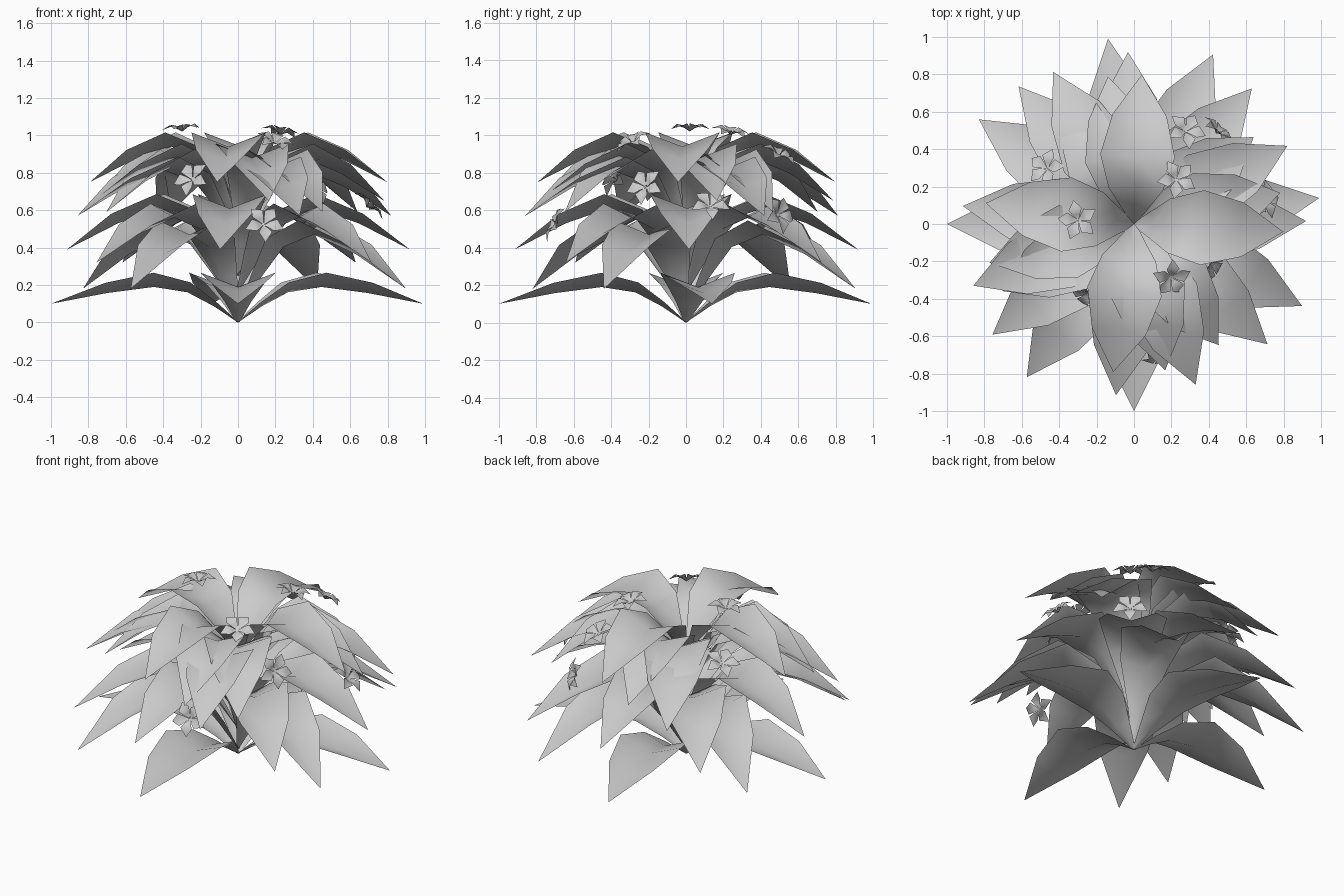
import bpy, bmesh
from math import radians, tau
from mathutils import Vector, Matrix

if "Cube" in bpy.data.objects:
    bpy.data.objects.remove(bpy.data.objects["Cube"])


def material(name, colour):
    m = bpy.data.materials.new(name)
    m.use_nodes = True
    m.diffuse_color = colour
    m.node_tree.nodes["Principled BSDF"].inputs["Base Color"].default_value = colour
    return m


GREY = material("pale grey", (0.6, 0.6, 0.6, 1))


def finish(bm, name, matrix):
    bmesh.ops.remove_doubles(bm, verts=bm.verts, dist=0.0005)
    mesh = bpy.data.meshes.new(name)
    bm.to_mesh(mesh)
    bm.free()
    mesh.materials.append(GREY)
    mesh.shade_smooth()
    ob = bpy.data.objects.new(name, mesh)
    ob.matrix_world = matrix
    bpy.context.collection.objects.link(ob)


def sheet(bm, rows):
    """Skin a grid of points."""
    grid = [[bm.verts.new(p) for p in row] for row in rows]
    for a, b in zip(grid, grid[1:]):
        for i in range(len(a) - 1):
            bm.faces.new((a[i], a[i + 1], b[i + 1], b[i]))


# Leaf stations: reach fraction, rise fraction, droop fraction, half width
STATIONS = [(0, 0, 0, 0.01), (0.13, 0.46, 0, 0.07), (0.27, 0.85, 0, 0.145),
            (0.45, 1, 0, 0.2), (0.7, 1, 0.36, 0.145), (1, 1, 1, 0)]


def leaf(name, angle, reach, root, peak, tip):
    """Arching folded leaf rising from its root and drooping to its tip."""
    spine = [Vector((f * reach, 0, root + up * (peak - root) - down * (peak - tip)))
             for f, up, down, _ in STATIONS]
    rows = []
    for i, (p, st) in enumerate(zip(spine, STATIONS)):
        along = (spine[min(i + 1, len(spine) - 1)] - spine[max(i - 1, 0)]).normalized()
        normal = Vector((-along.z, 0, along.x))
        rows.append([p + st[3] * (Vector((0, s, 0)) + normal * 0.38 * abs(s))
                     for s in (-1, 0, 1)])
    bm = bmesh.new()
    sheet(bm, rows)
    finish(bm, name, Matrix.Rotation(radians(angle), 4, 'Z'))


# Tiers from the ground up: reach, root, peak and tip heights, leaf headings
TIERS = [
    (1.0, 0, 0.19, 0.1, (8, 98, 180, 270)),
    (1.0, 0.03, 0.47, 0.18, (-26, 65, 146, 235)),
    (0.96, 0.16, 0.56, 0.32, (49, 130, 218, -42)),
    (0.92, 0.25, 0.61, 0.39, (1, 92, 174, 264)),
    (0.92, 0.42, 0.81, 0.57, (27, 118, 201, 291)),
    (0.79, 0.48, 0.85, 0.59, (36, 117, 207, 305)),
    (0.8, 0.54, 0.88, 0.65, (12, 100, 195, 282)),
    (0.8, 0.62, 0.94, 0.75, (-3, 87, 172, 262)),
]
for t, (*shape, headings) in enumerate(TIERS, 1):
    for n, angle in enumerate(headings, 1):
        leaf(f"leaf_tier_{t}_{n}", angle, *shape)


def flower(name, place, heading, tilt):
    """Five broad pointed petals around a shallow cup."""
    bm = bmesh.new()
    for k in range(5):
        turn = Matrix.Rotation(k * tau / 5, 3, 'Z')
        sheet(bm, [[turn @ Vector((r, s * w, z + abs(s) * w * 0.25)) for s in (-1, 0, 1)]
                   for r, w, z in ((0, 0, -0.02), (0.03, 0.02, 0), (0.06, 0.036, 0.01),
                                   (0.11, 0, -0.005))])
    turn = Matrix.Rotation(radians(heading), 4, 'Z') @ Matrix.Rotation(radians(tilt), 4, 'Y')
    finish(bm, name, Matrix.Translation(place) @ turn)


# Flowers: position, outward heading, lean away from upright
FLOWERS = [
    ((-0.3, 0.02, 1.04), 175, 4), ((0.23, 0.24, 1.02), 45, 15),
    ((0.2, -0.29, 0.97), -55, 30), ((-0.25, -0.38, 0.77), 237, 60),
    ((0.14, -0.7, 0.53), -80, 65), ((0.7, 0.13, 0.63), 10, 45),
    ((0.42, -0.22, 0.73), -28, 65), ((0.28, 0.5, 0.9), 60, 30),
    ((-0.47, 0.3, 0.83), 146, 30), ((0.45, 0.5, 0.58), 48, 75),
]
for n, (place, heading, tilt) in enumerate(FLOWERS, 1):
    flower(f"flower_{n}", place, heading, tilt)
